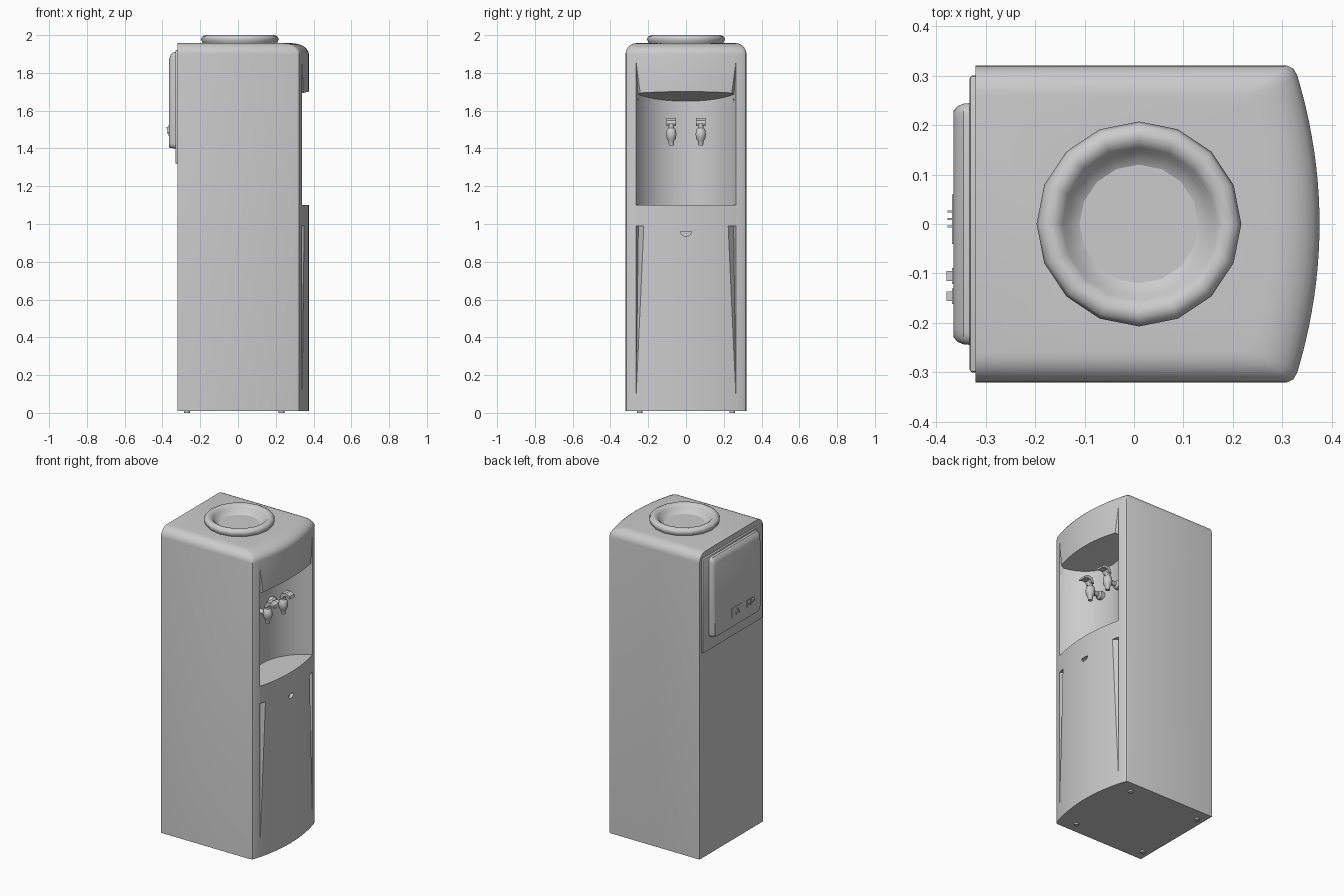
import bpy, bmesh, math
from mathutils import Vector

old = bpy.data.objects.get("Cube")
if old:
    bpy.data.objects.remove(old, do_unlink=True)

grey = bpy.data.materials.new("light grey plastic")
grey.use_nodes = True
tone = (0.6, 0.6, 0.6, 1)
grey.diffuse_color = tone
grey.node_tree.nodes["Principled BSDF"].inputs["Base Color"].default_value = tone


def finish(name, bm, angle=35):
    bmesh.ops.recalc_face_normals(bm, faces=bm.faces)
    mesh = bpy.data.meshes.new(name)
    bm.to_mesh(mesh)
    bm.free()
    mesh.materials.append(grey)
    ob = bpy.data.objects.new(name, mesh)
    bpy.context.collection.objects.link(ob)
    smooth(ob, angle)
    return ob


def smooth(ob, angle=35):
    bpy.ops.object.select_all(action="DESELECT")
    ob.select_set(True)
    bpy.context.view_layer.objects.active = ob
    bpy.ops.object.shade_smooth_by_angle(angle=math.radians(angle))


def loft(name, rings, cap=True, angle=35):
    """Skin a list of equal-length closed rings."""
    bm = bmesh.new()
    loops = [[bm.verts.new(p) for p in ring] for ring in rings]
    n = len(loops[0])
    for a, b in zip(loops, loops[1:]):
        for i in range(n):
            bm.faces.new((a[i], a[(i + 1) % n], b[(i + 1) % n], b[i]))
    if cap:
        bm.faces.new(loops[0])
        bm.faces.new(loops[-1])
    return finish(name, bm, angle)


def lathe(name, profile, centre, sides, axis="z", angle=40):
    """Revolve (radius, height) pairs around an axis."""
    rings = []
    for r, h in profile:
        ring = []
        for i in range(sides):
            t = math.tau * i / sides
            u, v = r * math.cos(t), r * math.sin(t)
            p = (u, v, h) if axis == "z" else (h, u, v)
            ring.append(Vector(centre) + Vector(p))
        rings.append(ring)
    return loft(name, rings, True, angle)


def box(name, lo, hi, bevel=0, segments=3):
    bm = bmesh.new()
    bmesh.ops.create_cube(bm, size=1)
    for v in bm.verts:
        v.co = [a + (b - a) * (c + 0.5) for a, b, c in zip(lo, hi, v.co)]
    if bevel:
        bmesh.ops.bevel(bm, geom=bm.edges[:], offset=bevel, segments=segments,
                        profile=0.5, affect="EDGES")
    return finish(name, bm)


def hull(name, points):
    bm = bmesh.new()
    verts = [bm.verts.new(p) for p in points]
    bmesh.ops.convex_hull(bm, input=verts)
    return finish(name, bm)


def cut(target, cutter):
    mod = target.modifiers.new("cut", "BOOLEAN")
    mod.operation, mod.solver, mod.object = "DIFFERENCE", "EXACT", cutter
    bpy.ops.object.select_all(action="DESELECT")
    target.select_set(True)
    bpy.context.view_layer.objects.active = target
    bpy.ops.object.modifier_apply(modifier=mod.name)
    bpy.data.objects.remove(cutter, do_unlink=True)


# Cabinet: bowed dispensing face towards +x, rounded top on three sides
front = [(0.375 - 0.5 * y * y, y) for y in [0.3 * i / 10 for i in range(-10, 11)]]
plan = ([(-0.32, -0.32), (0.31, -0.32), (0.322, -0.314)] + front
        + [(0.322, 0.314), (0.31, 0.32), (-0.32, 0.32)])


def plan_ring(z, inset=0):
    kx, ky = 1 - 1.6 * inset / 0.69, 1 - inset / 0.32
    return [(-0.32 + (x + 0.32) * kx, y * ky, z) for x, y in plan]


rings = [plan_ring(0.01), plan_ring(1.9)]
for i in range(1, 7):
    t = math.pi / 2 * i / 6
    rings.append(plan_ring(1.9 + 0.058 * math.sin(t), 0.06 * (1 - math.cos(t))))
body = loft("cabinet", rings)

# Dispensing alcove with a curved back wall and a sloping ceiling
half, depth = 0.265, 0.17
radius = (half ** 2 + depth ** 2) / (2 * depth)
sweep = math.asin(half / radius)
arc = []
for i in range(25):
    t = sweep * (i / 12 - 1)
    arc.append((0.17 + radius * (1 - math.cos(t)), radius * math.sin(t)))
alcove = arc + [(0.5, half), (0.5, -half)]
cut(body, loft("alcove_cutter", [
    [(x, y, 1.1) for x, y in alcove],
    [(x, y, 1.655 + 0.25 * (x - 0.19)) for x, y in alcove]]))

# Tapered grip grooves beside the upper and lower front panels
for side in (-1, 1):
    for tip, end, inner in ((0.07, 0.99, 0.17), (1.86, 1.64, 0.2)):
        pts = [(0.341, 0.264, tip), (0.42, 0.264, tip), (0.42, 0.264, end),
               (0.335, 0.264, end), (0.312, 0.252, end), (0.42, inner, end)]
        cut(body, hull("groove_cutter", [(x, side * y, z) for x, y, z in pts]))

# Half-round finger notch on the lower door
notch = [(0.028 * math.cos(t), 0.96 - 0.026 * math.sin(t))
         for t in [math.pi * i / 10 for i in range(11)]]
cut(body, loft("notch_cutter", [[(x, y, z) for y, z in notch] for x in (0.355, 0.42)]))

# Opening for the bottle seat
cut(body, lathe("seat_cutter", [(0.17, 1.88), (0.17, 2.05)], (0.01, 0, 0), 16))
smooth(body, 32)

# Bottle seat: rounded rim sinking to a shallow bowl
seat_profile = [(0.195, 1.95), (0.2, 1.965), (0.207, 1.978), (0.2, 1.992),
                (0.185, 2.0), (0.168, 1.997), (0.155, 1.985), (0.145, 1.968),
                (0.12, 1.95), (0.08, 1.936), (0.037, 1.93), (0.037, 1.91)]
lathe("bottle_seat", seat_profile, (0.01, 0, 0), 16, angle=60)

# Taps
for side, label in ((-1, "right"), (1, "left")):
    y = 0.078 * side
    lathe(label + "_tap_flange", [(0.026, 0.16), (0.026, 0.2), (0.016, 0.21)],
          (0, y, 1.475), 14, "x")
    lathe(label + "_tap_pipe", [(0.015, 0.17), (0.015, 0.265)], (0, y, 1.475), 12, "x")
    lathe(label + "_tap_body",
          [(0.013, 1.415), (0.016, 1.44), (0.025, 1.452), (0.028, 1.475),
           (0.024, 1.5), (0.016, 1.508), (0.016, 1.53)], (0.265, y, 0), 14)
    lever = [(0.255, 1.52), (0.275, 1.52), (0.285, 1.538), (0.31, 1.54),
             (0.33, 1.53), (0.325, 1.547), (0.3, 1.56), (0.27, 1.555)]
    loft(label + "_tap_lever", [[(x, y + w, z) for x, z in lever] for w in (-0.024, 0.024)])

# Rear service panel and raised cover
box("rear_panel", (-0.332, -0.3, 1.32), (-0.31, 0.3, 1.92), 0.006, 2)
cover = []
for x, w, top in ((-0.325, 0.245, 1.912), (-0.345, 0.243, 1.908),
                  (-0.357, 0.238, 1.895), (-0.365, 0.228, 1.87)):
    low = 1.4 + (0.245 - w) * 0.4
    r = 0.025
    ring = []
    for cy, cz, start in ((w - r, top - r, 0), (r - w, top - r, 1),
                          (r - w, low + r, 2), (w - r, low + r, 3)):
        for i in range(5):
            t = math.pi / 2 * (start + i / 4)
            ring.append((x, cy + r * math.cos(t), cz + r * math.sin(t)))
    cover.append(ring)
loft("rear_cover", cover)

# Power inlet with pins, and two rocker switches
box("inlet_plate", (-0.368, -0.04, 1.465), (-0.36, 0.06, 1.525))
for i, y in enumerate((-0.005, 0.01, 0.025)):
    z = 1.505 if i == 1 else 1.485
    box("inlet_pin_%d" % (i + 1), (-0.377, y - 0.002, z - 0.006), (-0.36, y + 0.002, z + 0.006))
for i, y in enumerate((-0.105, -0.146)):
    box("switch_frame_%d" % (i + 1), (-0.368, y - 0.016, 1.475), (-0.36, y + 0.016, 1.52))
    hull("rocker_%d" % (i + 1), [(x, y + w, z) for w in (-0.01, 0.01)
                                 for x, z in ((-0.36, 1.48), (-0.36, 1.515),
                                              (-0.379, 1.512), (-0.369, 1.482))])

# Feet
for i, (x, y) in enumerate([(x, y) for x in (-0.27, 0.23) for y in (-0.245, 0.245)]):
    lathe("foot_%d" % (i + 1), [(0.015, 0), (0.015, 0.02)], (x, y, 0), 12)
